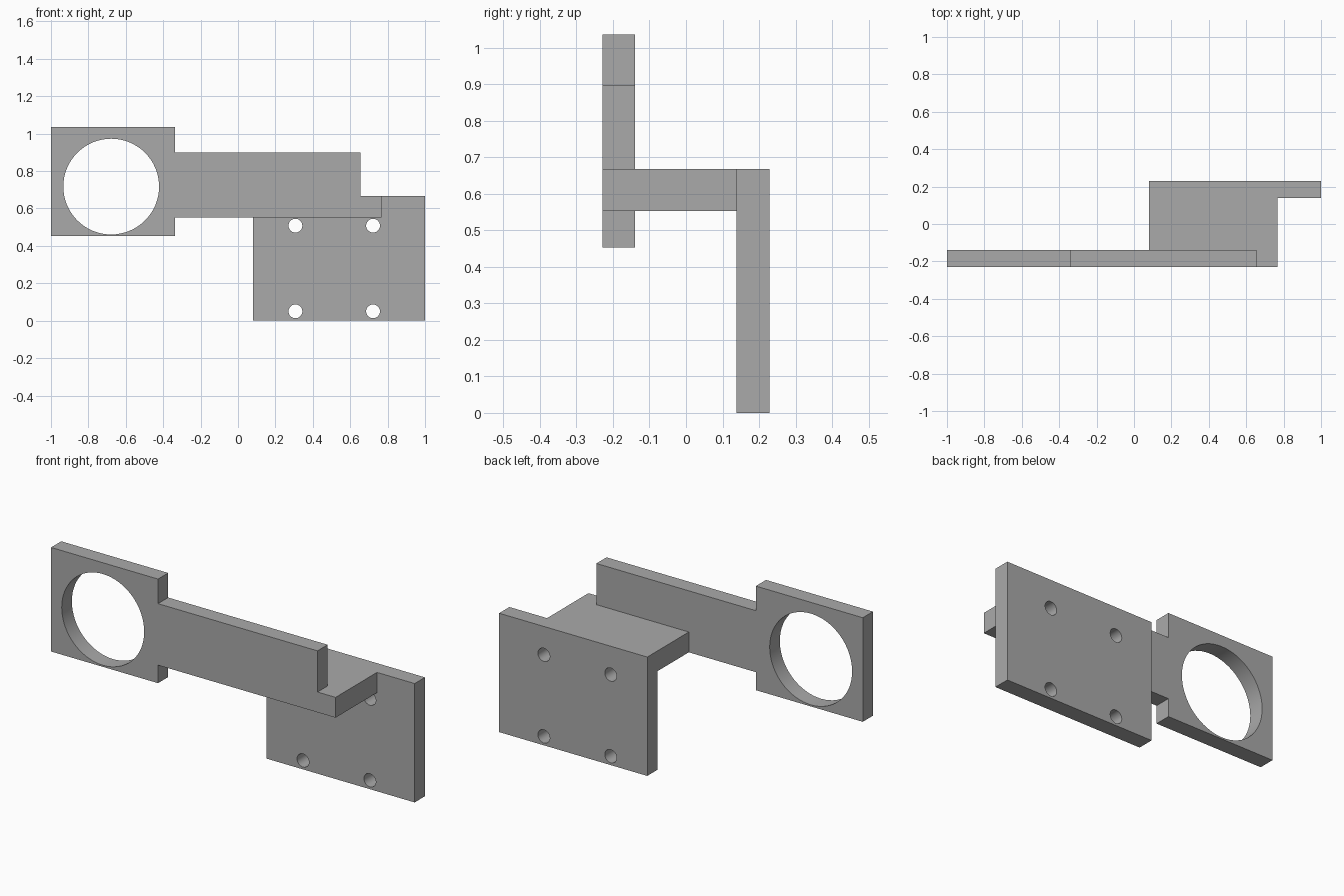
import bpy, bmesh, math
from mathutils import Vector

cube = bpy.data.objects.get("Cube")
if cube:
    bpy.data.objects.remove(cube, do_unlink=True)

# Single grey finish
grey = bpy.data.materials.new("plain_grey")
grey.use_nodes = True
colour = (0.4, 0.4, 0.4, 1)
grey.diffuse_color = colour
grey.node_tree.nodes["Principled BSDF"].inputs["Base Color"].default_value = colour


def circle(cx, cz, radius, sides):
    steps = [math.tau * i / sides for i in range(sides)]
    return [(cx + radius * math.cos(a), cz + radius * math.sin(a)) for a in steps]


def rectangle(x0, x1, z0, z1):
    return [(x0, z0), (x1, z0), (x1, z1), (x0, z1)]


def plate(name, outline, y_front, y_back, holes=()):
    """Fill an x-z outline around its holes and extrude it along y."""
    bm = bmesh.new()
    edges = []
    for loop in [outline, *holes]:
        verts = [bm.verts.new((x, y_front, z)) for x, z in loop]
        edges += [bm.edges.new((v, verts[i - 1])) for i, v in enumerate(verts)]
    bmesh.ops.triangle_fill(bm, edges=edges, use_beauty=True, normal=Vector((0, -1, 0)))
    result = bmesh.ops.extrude_face_region(bm, geom=bm.faces[:], use_keep_orig=True)
    moved = [g for g in result["geom"] if isinstance(g, bmesh.types.BMVert)]
    bmesh.ops.translate(bm, verts=moved, vec=(0, y_back - y_front, 0))
    bmesh.ops.recalc_face_normals(bm, faces=bm.faces[:])
    mesh = bpy.data.meshes.new(name)
    bm.to_mesh(mesh)
    bm.free()
    mesh.materials.append(grey)
    obj = bpy.data.objects.new(name, mesh)
    bpy.context.collection.objects.link(obj)
    bpy.ops.object.select_all(action="DESELECT")
    obj.select_set(True)
    bpy.context.view_layer.objects.active = obj
    bpy.ops.object.shade_smooth_by_angle(angle=math.radians(30))
    return obj


FRONT, FRONT_INNER, BACK_INNER, BACK = -0.229, -0.139, 0.138, 0.229
SHELF_LOW, SHELF_TOP = 0.553, 0.667
NECK, ARM_TOP, ARM_END, SHELF_END, SHELF_START = -0.336, 0.898, 0.654, 0.766, 0.08

# Front plate: ring holder, arm and the stepped lip at its end
arm_outline = [
    (-1, 0.452), (NECK, 0.452), (NECK, SHELF_LOW), (SHELF_END, SHELF_LOW),
    (SHELF_END, SHELF_TOP), (ARM_END, SHELF_TOP), (ARM_END, ARM_TOP),
    (NECK, ARM_TOP), (NECK, 1.036), (-1, 1.036),
]
plate("ring_arm", arm_outline, FRONT, FRONT_INNER, [circle(-0.678, 0.717, 0.256, 64)])

# Shelf joining the two plates
plate("shelf", rectangle(SHELF_START, SHELF_END, SHELF_LOW, SHELF_TOP), FRONT_INNER, BACK_INNER)

# Rear mounting plate with four screw holes
screw_holes = [circle(x, z, 0.037, 32) for x in (0.307, 0.722) for z in (0.05, 0.508)]
plate("mounting_plate", rectangle(SHELF_START, 1, 0, SHELF_TOP), BACK_INNER, BACK, screw_holes)
